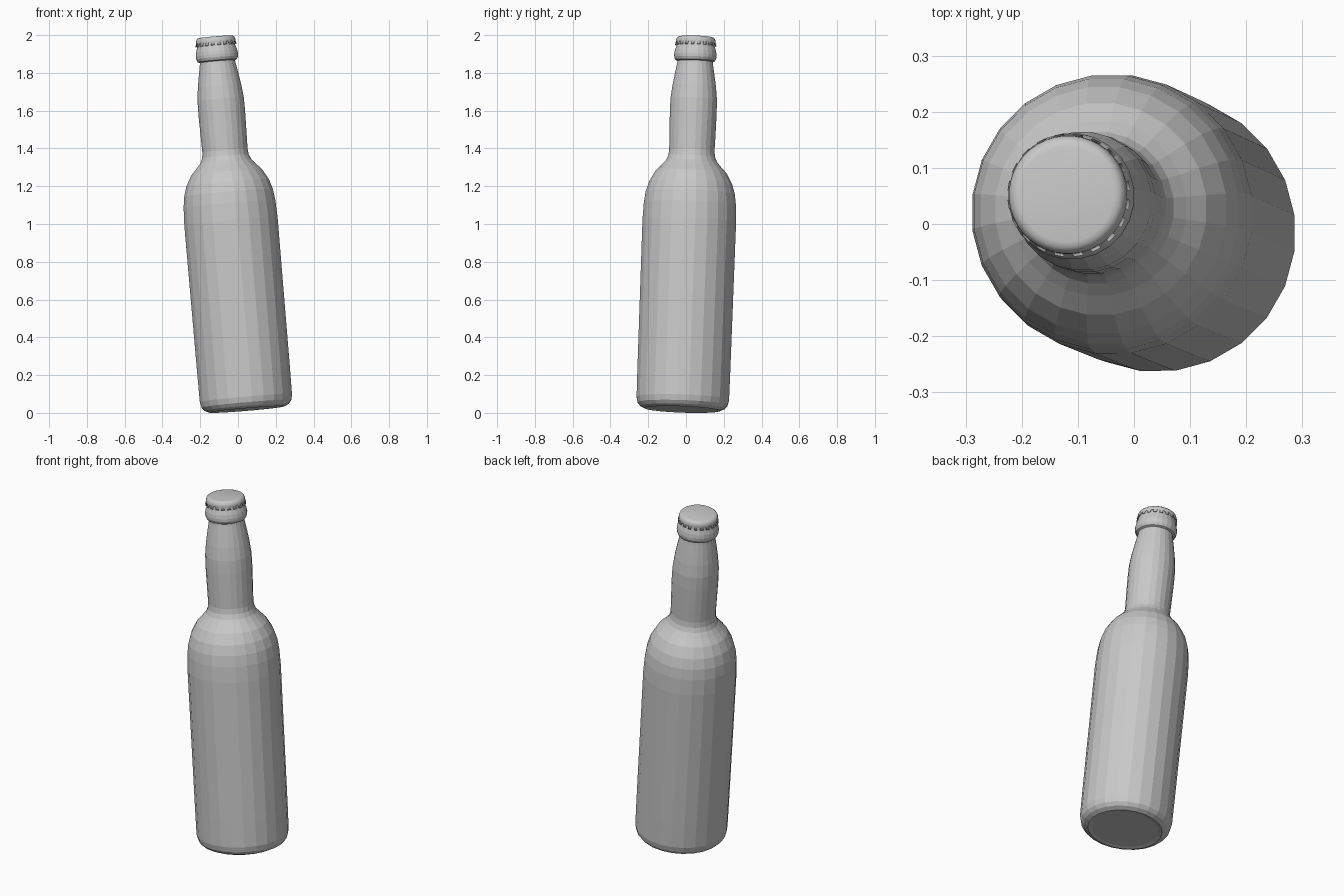
import bpy, bmesh, math
from mathutils import Vector, Matrix

cube = bpy.data.objects.get("Cube")
if cube:
    bpy.data.objects.remove(cube)

# Leaning axis of the bottle, from base centre to cap centre
BASE = Vector((0.047, -0.019, 0.018))
TOP = Vector((-0.12, 0.053, 1.991))
AXIS = (TOP - BASE).normalized()
LEAN = Matrix.Translation(BASE) @ Vector((0, 0, 1)).rotation_difference(AXIS).to_matrix().to_4x4()

grey = bpy.data.materials.new("plain grey")
grey.use_nodes = True
grey.diffuse_color = (0.58, 0.58, 0.58, 1)
grey.node_tree.nodes["Principled BSDF"].inputs["Base Color"].default_value = grey.diffuse_color


def point(radius, height, angle):
    return (radius * math.cos(angle), radius * math.sin(angle), height)


def revolve(bm, profile, sides):
    """Join rings of vertices from (radius, height) pairs; return the rings."""
    angles = [(i + 0.5) * math.tau / sides for i in range(sides)]
    rings = [[bm.verts.new(point(r, h, a)) for a in angles] for r, h in profile]
    for low, high in zip(rings, rings[1:]):
        for i in range(sides):
            j = (i + 1) % sides
            bm.faces.new((low[i], low[j], high[j], high[i]))
    return rings


def finish(bm, name):
    bmesh.ops.recalc_face_normals(bm, faces=bm.faces)
    mesh = bpy.data.meshes.new(name)
    bm.to_mesh(mesh)
    bm.free()
    mesh.materials.append(grey)
    obj = bpy.data.objects.new(name, mesh)
    obj.matrix_world = LEAN
    bpy.context.collection.objects.link(obj)
    return obj


# Glass: base, body, shoulder, neck and lip ring
glass_profile = [
    (0.180, 0.004), (0.200, 0.0), (0.225, 0.012), (0.240, 0.03), (0.247, 0.06),
    (0.248, 0.2), (0.249, 0.6), (0.250, 1.0), (0.246, 1.09), (0.238, 1.15),
    (0.221, 1.205), (0.190, 1.26), (0.157, 1.295), (0.136, 1.32), (0.125, 1.345),
    (0.121, 1.375), (0.123, 1.46), (0.125, 1.58), (0.124, 1.65), (0.116, 1.72),
    (0.106, 1.78), (0.096, 1.835), (0.094, 1.85), (0.105, 1.855), (0.112, 1.87),
    (0.113, 1.885), (0.110, 1.905), (0.102, 1.93), (0.098, 1.965),
]
bm = bmesh.new()
rings = revolve(bm, glass_profile, 24)
bm.faces.new(rings[0])
bm.faces.new(rings[-1])
finish(bm, "glass_bottle")

# Crown cap: domed lid with a skirt of small flared teeth
TEETH = 20
cap_profile = [(0.106, 1.95), (0.105, 1.962), (0.101, 1.973), (0.094, 1.979), (0.085, 1.981)]
bm = bmesh.new()
rings = revolve(bm, cap_profile, TEETH * 2)
bm.faces.new(rings[-1])
skirt = rings[0]
for i in range(0, TEETH * 2, 2):
    a, b = skirt[i], skirt[i + 1]
    tips = [bm.verts.new(point(0.110, 1.935, math.atan2(v.co.y, v.co.x))) for v in (a, b)]
    bm.faces.new((a, b, tips[1], tips[0]))
cap = finish(bm, "crown_cap")
rim = cap.modifiers.new("thickness", 'SOLIDIFY')
rim.thickness = 0.004
rim.offset = -1

# Soft lid edge, crisp teeth
bpy.ops.object.select_all(action='DESELECT')
cap.select_set(True)
bpy.context.view_layer.objects.active = cap
bpy.ops.object.shade_smooth_by_angle(angle=math.radians(35))
